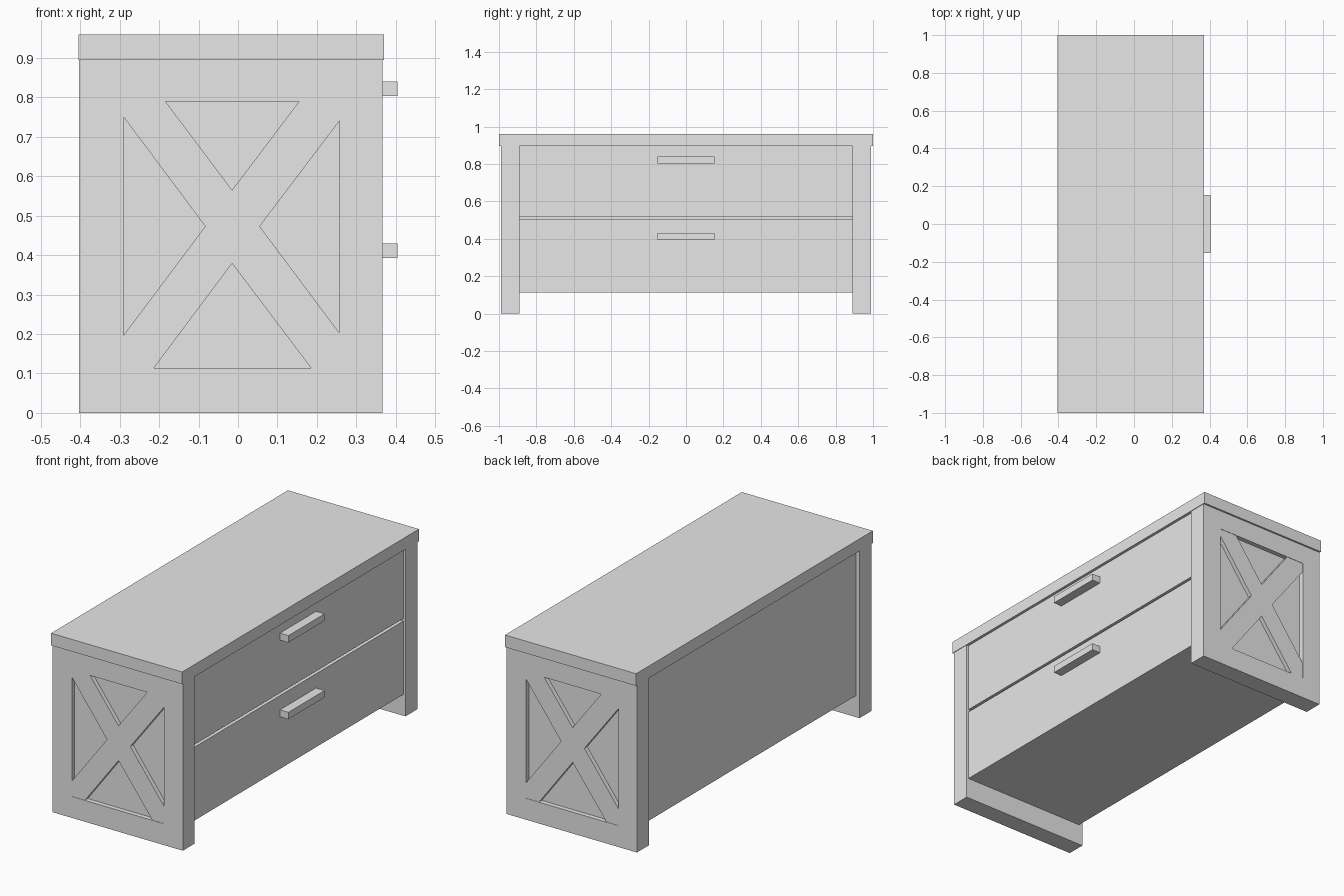
import bpy, bmesh
from mathutils import Matrix, Vector

if "Cube" in bpy.data.objects:
    bpy.data.objects.remove(bpy.data.objects["Cube"], do_unlink=True)

grey = bpy.data.materials.new("light_grey")
grey.use_nodes = True
grey.diffuse_color = (0.8, 0.8, 0.8, 1)
grey.node_tree.nodes["Principled BSDF"].inputs["Base Color"].default_value = grey.diffuse_color

# Main dimensions
BACK, FRONT = -0.403, 0.367          # depth of the side panels
MID = (BACK + FRONT) / 2
INNER, OUTER = 0.89, 0.99            # inside and outside of the side panels
BASE, RIM, TOP = 0.114, 0.895, 0.96  # underside, top board underside, top
DRAWER_X, CORE_X, BACK_X = 0.355, 0.33, -0.36


def finish(name, bm):
    mesh = bpy.data.meshes.new(name)
    bmesh.ops.recalc_face_normals(bm, faces=bm.faces)
    bm.to_mesh(mesh)
    bm.free()
    mesh.materials.append(grey)
    obj = bpy.data.objects.new(name, mesh)
    bpy.context.scene.collection.objects.link(obj)
    return obj


def box_mesh(x, y, z):
    bm = bmesh.new()
    bmesh.ops.create_cube(bm, size=1)
    for v in bm.verts:
        v.co = [r[0] if c < 0 else r[1] for c, r in zip(v.co, (x, y, z))]
    return bm


def box(name, x, y, z):
    return finish(name, box_mesh(x, y, z))


def place(bm, turned):
    # Turn a part half round to the opposite end
    if turned:
        pivot = Vector((MID, 0, 0))
        bmesh.ops.rotate(bm, verts=bm.verts, cent=pivot, matrix=Matrix.Rotation(3.14159265, 3, 'Z'))


# Side panel with a rectangular recess
WX, WZ = (-0.29, 0.257), (BASE, 0.79)


def side_panel(name, turned):
    bm = box_mesh((BACK, FRONT), (-OUTER, -INNER), (0, RIM))
    bm.normal_update()
    face = min(bm.faces, key=lambda f: f.calc_center_median().y)
    bmesh.ops.inset_region(bm, faces=[face], thickness=0.1)
    for v in face.verts:
        v.co.x = WX[0] if v.co.x < MID else WX[1]
        v.co.z = WZ[0] if v.co.z < RIM / 2 else WZ[1]
    pocket = bmesh.ops.extrude_discrete_faces(bm, faces=[face])["faces"][0]
    for v in pocket.verts:
        v.co.y += 0.025
    place(bm, turned)
    finish(name, bm)


# Crossed braces filling the recess, as one outline
CROSS = [(WX[0], WZ[1]), (-0.184, WZ[1]), (-0.015, 0.565), (0.155, WZ[1]),
         (WX[1], WZ[1]), (WX[1], 0.74), (0.055, 0.473), (WX[1], 0.203),
         (WX[1], WZ[0]), (0.185, WZ[0]), (-0.015, 0.379), (-0.213, WZ[0]),
         (WX[0], WZ[0]), (WX[0], 0.197), (-0.083, 0.473), (WX[0], 0.75)]


def cross_brace(name, turned):
    bm = bmesh.new()
    face = bm.faces.new([bm.verts.new((x, -OUTER + 0.002, z)) for x, z in CROSS])
    moved = bmesh.ops.extrude_face_region(bm, geom=[face])["geom"]
    verts = [g for g in moved if isinstance(g, bmesh.types.BMVert)]
    bmesh.ops.translate(bm, verts=verts, vec=(0, 0.023, 0))
    place(bm, turned)
    finish(name, bm)


for label, turned in (("front", False), ("rear", True)):
    side_panel(label + "_side_panel", turned)
    cross_brace(label + "_cross_brace", turned)

# Top board and inner carcass
box("top_board", (-0.405, 0.37), (-1, 1), (RIM, TOP))
box("carcass", (BACK_X, CORE_X), (-INNER, INNER), (BASE, RIM))

# Drawer fronts with bar handles
for label, z0, z1, hz in (("lower", BASE, 0.506, 0.393), ("upper", 0.52, RIM, 0.803)):
    box(label + "_drawer_front", (CORE_X, DRAWER_X), (-INNER, INNER), (z0, z1))
    box(label + "_handle", (DRAWER_X, 0.405), (-0.153, 0.153), (hz, hz + 0.037))

# Back boards
for label, z0, z1 in (("bottom", BASE, 0.184), ("lower", 0.184, 0.568), ("upper", 0.568, RIM)):
    box(label + "_back_board", (-0.381, BACK_X), (-INNER, INNER), (z0, z1))
